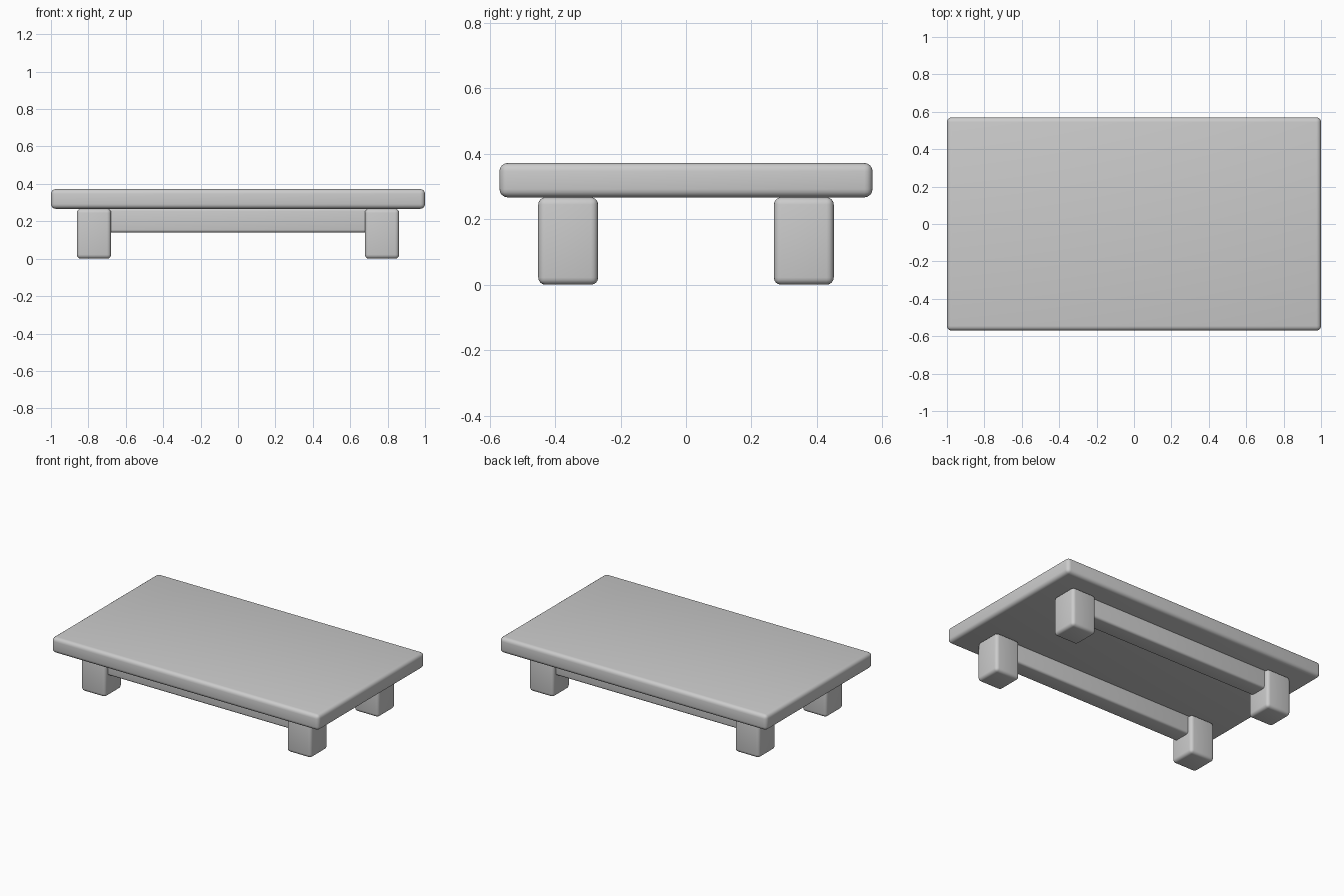
import bpy

cube = bpy.data.objects.get("Cube")
if cube:
    bpy.data.objects.remove(cube, do_unlink=True)

# Single plain grey finish
grey = bpy.data.materials.new("plain_grey")
grey.use_nodes = True
colour = (0.6, 0.6, 0.6, 1)
grey.diffuse_color = colour
grey.node_tree.nodes["Principled BSDF"].inputs["Base Color"].default_value = colour


def rounded_box(name, size, centre, radius):
    """Box with softly rounded edges."""
    bpy.ops.mesh.primitive_cube_add(size=1, location=centre)
    box = bpy.context.object
    box.name = name
    box.scale = size
    bpy.ops.object.transform_apply(location=False, rotation=False, scale=True)
    bevel = box.modifiers.new("rounded_edges", "BEVEL")
    bevel.width = radius
    bevel.segments = 4
    bpy.ops.object.modifier_apply(modifier=bevel.name)
    bpy.ops.object.shade_smooth_by_angle()
    box.data.materials.append(grey)
    return box


LEG_X, LEG_Y, LEG_W = 0.77, 0.36, 0.183
TOP_Z, TOP_H = 0.267, 0.105

# Table top
rounded_box("table_top", (2, 1.14, TOP_H), (0, 0, TOP_Z + TOP_H / 2), 0.025)

for depth, y in (("front", -LEG_Y), ("back", LEG_Y)):
    # Legs
    for side, x in (("right", -LEG_X), ("left", LEG_X)):
        rounded_box(f"{depth}_{side}_leg", (LEG_W, LEG_W, TOP_Z),
                    (x, y, TOP_Z / 2), 0.022)
    # Long rail joining the two legs under the top
    rounded_box(f"{depth}_rail", (2 * LEG_X, 0.12, 0.13),
                (0, y, 0.205), 0.015)
